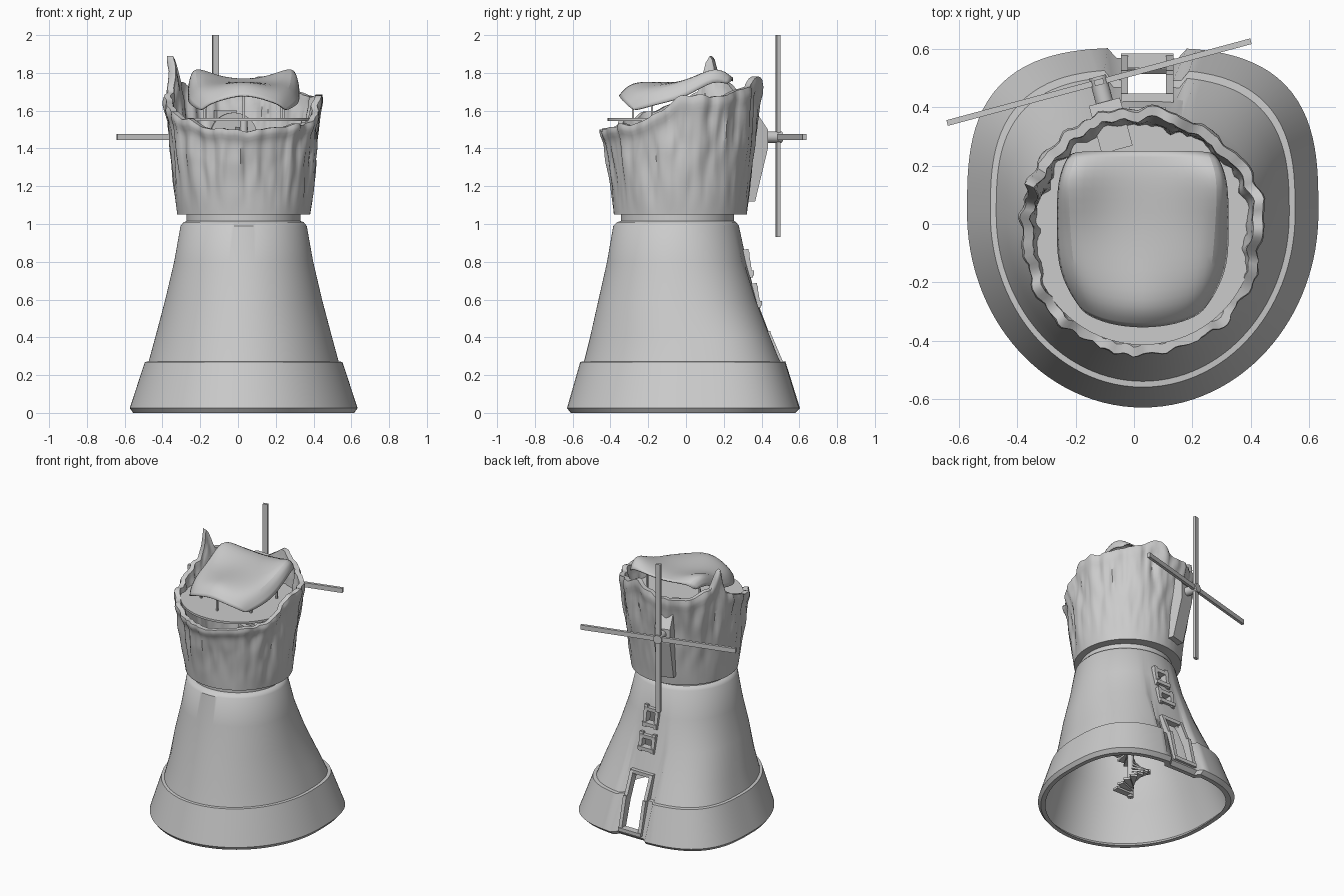
import bpy, bmesh, math
from mathutils import Vector, Matrix, noise

cube = bpy.data.objects.get("Cube")
if cube:
    bpy.data.objects.remove(cube)

grey = bpy.data.materials.new("stone grey")
grey.use_nodes = True
COLOUR = (0.6, 0.6, 0.6, 1)
grey.diffuse_color = COLOUR
next(n for n in grey.node_tree.nodes if n.type == 'BSDF_PRINCIPLED').inputs["Base Color"].default_value = COLOUR
CX, CY = 0.03, -0.03


def finish(name, bm, smooth=None):
    bmesh.ops.recalc_face_normals(bm, faces=bm.faces)
    me = bpy.data.meshes.new(name)
    bm.to_mesh(me)
    bm.free()
    me.materials.append(grey)
    ob = bpy.data.objects.new(name, me)
    bpy.context.collection.objects.link(ob)
    if smooth:
        bpy.ops.object.select_all(action='DESELECT')
        ob.select_set(True)
        bpy.context.view_layer.objects.active = ob
        bpy.ops.object.shade_smooth_by_angle(angle=math.radians(smooth))
    return ob


def loft(name, rings, smooth, closed_profile=True):
    """Skin a stack of closed rings; the last ring joins the first."""
    bm = bmesh.new()
    vs = [[bm.verts.new(p) for p in ring] for ring in rings]
    n = len(vs[0])
    for k in range(len(vs) if closed_profile else len(vs) - 1):
        a, b = vs[k], vs[(k + 1) % len(vs)]
        for i in range(n):
            j = (i + 1) % n
            bm.faces.new((a[i], a[j], b[j], b[i]))
    return finish(name, bm, smooth)


def add_beam(bm, p, q, w, d, side=(1, 0, 0)):
    """Box from p to q, w wide along side and d deep across it."""
    p, q = Vector(p), Vector(q)
    axis = (q - p).normalized()
    s = Vector(side)
    s = (s - axis * s.dot(axis)).normalized()
    rot = Matrix((s, axis.cross(s), axis)).transposed().to_4x4()
    m = Matrix.Translation((p + q) / 2) @ rot @ Matrix.Diagonal((w, d, (q - p).length, 1))
    bmesh.ops.create_cube(bm, size=1, matrix=m)


def beam(name, *args):
    bm = bmesh.new()
    add_beam(bm, *args)
    return finish(name, bm)


def cylinder(name, p, q, r, sides=24):
    bm = bmesh.new()
    p, q = Vector(p), Vector(q)
    m = Matrix.Translation((p + q) / 2) @ (q - p).to_track_quat('Z', 'Y').to_matrix().to_4x4()
    bmesh.ops.create_cone(bm, cap_ends=True, segments=sides, radius1=r, radius2=r,
                          depth=(q - p).length, matrix=m)
    return finish(name, bm, 35)


# Tower shell: z, half width, front y, back y, squareness of back, depth of door recess
LEVELS = [(0.0, .585, -.61, .58, 3, .035), (0.025, .603, -.63, .605, 3, .035),
          (0.27, .523, -.56, .53, 2.9, .035), (0.272, .503, -.54, .505, 2.9, .035),
          (0.4, .468, -.508, .455, 2.7, .025), (0.6, .415, -.463, .385, 2.4, .012),
          (0.8, .368, -.418, .325, 2.1, .004), (0.99, .334, -.385, .28, 2, 0),
          (1.01, .318, -.365, .265, 2, 0), (1.015, .302, -.345, .255, 2, 0),
          (1.07, .302, -.345, .255, 2, 0)]
SEGS = 120
DOOR_X = 0.045


def tower_ring(level, inset=0.0):
    z, rx, yf, yb, sq, recess = level
    cy = (yf + yb) / 2 + (0.05 if z < 0.5 else 0)
    ring = []
    for i in range(SEGS):
        a = math.tau * i / SEGS
        c, s = math.cos(a), math.sin(a)
        n = sq if s > 0 else 2
        ry = (yb - cy) if s > 0 else (cy - yf)
        r = (abs(c / (rx - inset)) ** n + abs(s / (ry - inset)) ** n) ** (-1 / n)
        x, y = CX + r * c, cy + r * s
        if y > 0 and abs(x - DOOR_X) < 0.13:
            y -= recess
        ring.append((x, y, z))
    return ring


outer = [tower_ring(l) for l in LEVELS]
inner = [tower_ring(l, 0.03) for l in reversed(LEVELS) if l[0] not in (0.272, 1.01)]
tower = loft("tower_shell", outer + inner, 35)


def wall_y(z):
    for a, b in zip(LEVELS, LEVELS[1:]):
        if a[0] <= z <= b[0]:
            t = (z - a[0]) / (b[0] - a[0])
            return a[3] - a[5] + t * (b[3] - b[5] - a[3] + a[5])


# Door and window openings, each with a raised frame
OPENINGS = [("door", 0.05, 0.42, 0.13), ("lower_window", 0.58, 0.66, 0.075),
            ("upper_window", 0.74, 0.84, 0.065)]
for name, z0, z1, w in OPENINGS:
    bm = bmesh.new()
    ym = (wall_y(z0) + wall_y(z1)) / 2
    add_beam(bm, (DOOR_X, ym, z0), (DOOR_X, ym, z1), w, 0.3)
    if name == "door":
        top = [e for e in bm.edges if all(v.co.z > z1 - .01 for v in e.verts)
               and abs(e.verts[0].co.x - e.verts[1].co.x) < .001]
        bmesh.ops.bevel(bm, geom=top, offset=0.04, segments=4, affect='EDGES', profile=.5)
    cutter = finish(name + "_cutter", bm)
    cutter.hide_render = True
    mod = tower.modifiers.new(name, 'BOOLEAN')
    mod.operation, mod.object, mod.solver = 'DIFFERENCE', cutter, 'EXACT'
    bpy.ops.object.select_all(action='DESELECT')
    tower.select_set(True)
    bpy.context.view_layer.objects.active = tower
    bpy.ops.object.modifier_apply(modifier=name)
    bpy.data.objects.remove(cutter)
    bm = bmesh.new()
    t = 0.025
    lo, hi = wall_y(z0) - .002, wall_y(z1) - .002
    for side in (-1, 1):
        x = DOOR_X + side * (w + t) / 2
        if name == "door":
            mid = 0.27
            add_beam(bm, (x, lo, z0), (x, wall_y(mid) + .012, mid), t, 0.04)
            add_beam(bm, (x, wall_y(mid), mid - .02), (x, hi, z1), t, 0.05)
        else:
            add_beam(bm, (x, lo, z0 - t), (x, hi, z1 + t), t, 0.04)
    for y, z in ((lo, z0), (hi, z1)):
        add_beam(bm, (DOOR_X - w / 2 - t, y, z), (DOOR_X + w / 2 + t, y, z), 0.05, t, (0, 1, 0))
    finish(name + "_frame", bm)

# Ruined upper storey: a lumpy cup with a broken rim (angle, height)
RIM = [(0, 1.68), (30, 1.68), (60, 1.72), (76, 1.78), (100, 1.7), (130, 1.7), (148, 1.76),
       (157, 1.89), (166, 1.7), (185, 1.64), (205, 1.59), (225, 1.54), (250, 1.5), (270, 1.49),
       (300, 1.52), (325, 1.53), (345, 1.6), (360, 1.68)]


def rim_height(deg):
    for (a, h), (b, k) in zip(RIM, RIM[1:]):
        if a <= deg <= b:
            t = (deg - a) / (b - a)
            return h + (k - h) * t * t * (3 - 2 * t)


CUP_SEGS, CUP_ROWS = 160, 26


def cup_point(i, t, inset):
    a = math.tau * i / CUP_SEGS
    c, s = math.cos(a), math.sin(a)
    h = rim_height(360 * i / CUP_SEGS) + 0.025 * noise.noise((c * 5, s * 5, 3))
    z = 1.05 + (h - 1.05) * t
    drip = noise.noise((c * 5, s * 5, z * 2.2)) + 0.5 * noise.noise((c * 11, s * 11, z * 6))
    r = 0.352 + 0.055 * min((z - 1.05) / 0.5, 1.1) + 0.03 * drip * min(1, t * 1.6)
    r += 0.014 * math.exp(-((t - .95) / .07) ** 2) - inset * (1 if t < .97 else .8)
    return (CX + r * c, CY + r * s, z)


rows = [k / CUP_ROWS for k in range(CUP_ROWS + 1)]
cup = [[cup_point(i, t, 0) for i in range(CUP_SEGS)] for t in rows]
cup += [[cup_point(i, t, 0.042) for i in range(CUP_SEGS)] for t in reversed(rows)]
loft("broken_upper_wall", cup, 50)

# Floors
cylinder("upper_floor", (CX, CY, 1.545), (CX, CY, 1.56), 0.385, 64)
bm = bmesh.new()
hole = [[(CX + r * math.cos(math.tau * i / 64), CY + r * math.sin(math.tau * i / 64), z)
         for i in range(64)] for r, z in ((.345, 1.05), (.345, 1.065), (.26, 1.065), (.26, 1.05))]
bm.free()
loft("lower_floor_ring", hole, 35)

# Sagging roof sheet: rows of (half-width fraction, y, z) from back to front, right half
HALF = [[(0, .25, 1.76), (.12, .25, 1.77), (.24, .25, 1.78), (.26, .23, 1.73)],
        [(0, .17, 1.77), (.14, .17, 1.79), (.28, .165, 1.88), (.295, .15, 1.77)],
        [(0, 0, 1.75), (.14, 0, 1.75), (.265, 0, 1.77), (.295, 0, 1.67)],
        [(0, -.17, 1.76), (.14, -.16, 1.74), (.25, -.15, 1.73), (.295, -.14, 1.64)],
        [(0, -.3, 1.77), (.13, -.29, 1.72), (.22, -.25, 1.69), (.25, -.24, 1.61)],
        [(0, -.36, 1.69), (.12, -.345, 1.66), (.2, -.31, 1.63), (.22, -.28, 1.6)]]
bm = bmesh.new()
grid = []
for row in HALF:
    full = [(-x, y, z) for x, y, z in reversed(row[1:])] + row
    grid.append([bm.verts.new((CX + x, y, z)) for x, y, z in full])
for a, b in zip(grid, grid[1:]):
    for i in range(len(a) - 1):
        bm.faces.new((a[i], a[i + 1], b[i + 1], b[i]))
sheet = finish("roof_sheet", bm, 60)
sub = sheet.modifiers.new("smooth", 'SUBSURF')
sub.levels = sub.render_levels = 2
sheet.modifiers.new("thickness", 'SOLIDIFY').thickness = 0.008

# Posts under the roof sheet
bm = bmesh.new()
for x, y in ((-.17, -.18), (.23, -.18), (CX, -.28), (-.18, .1), (.24, .1)):
    add_beam(bm, (x, y, 1.55), (x, y, 1.69), 0.012, 0.012)
finish("roof_posts", bm)

# Sails, axle, hub and brake wheel
HUB = Vector((-0.12, 0.487, 1.46))
ACROSS = Vector((1.04, 0.28, 0)).normalized()
AXIS = Vector((-ACROSS.y, ACROSS.x, 0))
UP = Vector((0, 0, 1))
beam("upright_sail_arm", HUB - UP * .53, HUB + UP * .54, 0.033, 0.02, ACROSS)
beam("level_sail_arm", HUB - ACROSS * .54, HUB + ACROSS * .54, 0.02, 0.033, AXIS)
cylinder("sail_axle", HUB + AXIS * .02, HUB - AXIS * .42, 0.03)
cylinder("brake_wheel", HUB - AXIS * .36, HUB - AXIS * .38, 0.13, 32)

# Wedge-shaped axle housing on the outside wall
bm = bmesh.new()
base = HUB - AXIS * 0.12
outline = [(-.12, 1.12), (-.02, 1.12), (.05, 1.4), (.05, 1.5), (-.02, 1.6), (-.12, 1.6)]
ends = [[bm.verts.new(base + ACROSS * s + AXIS * d + UP * (z - HUB.z)) for d, z in outline]
        for s in (-.055, .055)]
bm.faces.new(ends[0])
bm.faces.new(ends[1])
for i in range(len(outline)):
    j = (i + 1) % len(outline)
    bm.faces.new((ends[0][i], ends[0][j], ends[1][j], ends[1][i]))
finish("axle_housing", bm)

# Spiral stair round a central post
cylinder("stair_post", (CX, 0, 0.04), (CX, 0, 1.55), 0.02, 16)
bm = bmesh.new()
for k in range(60):
    a = k * math.radians(20)
    d = Vector((math.cos(a), math.sin(a), 0))
    p = Vector((CX, 0, 0.06 + k * 0.0245))
    add_beam(bm, p, p + d * .13, 0.045, 0.015, d.cross(UP))
finish("spiral_steps", bm)
